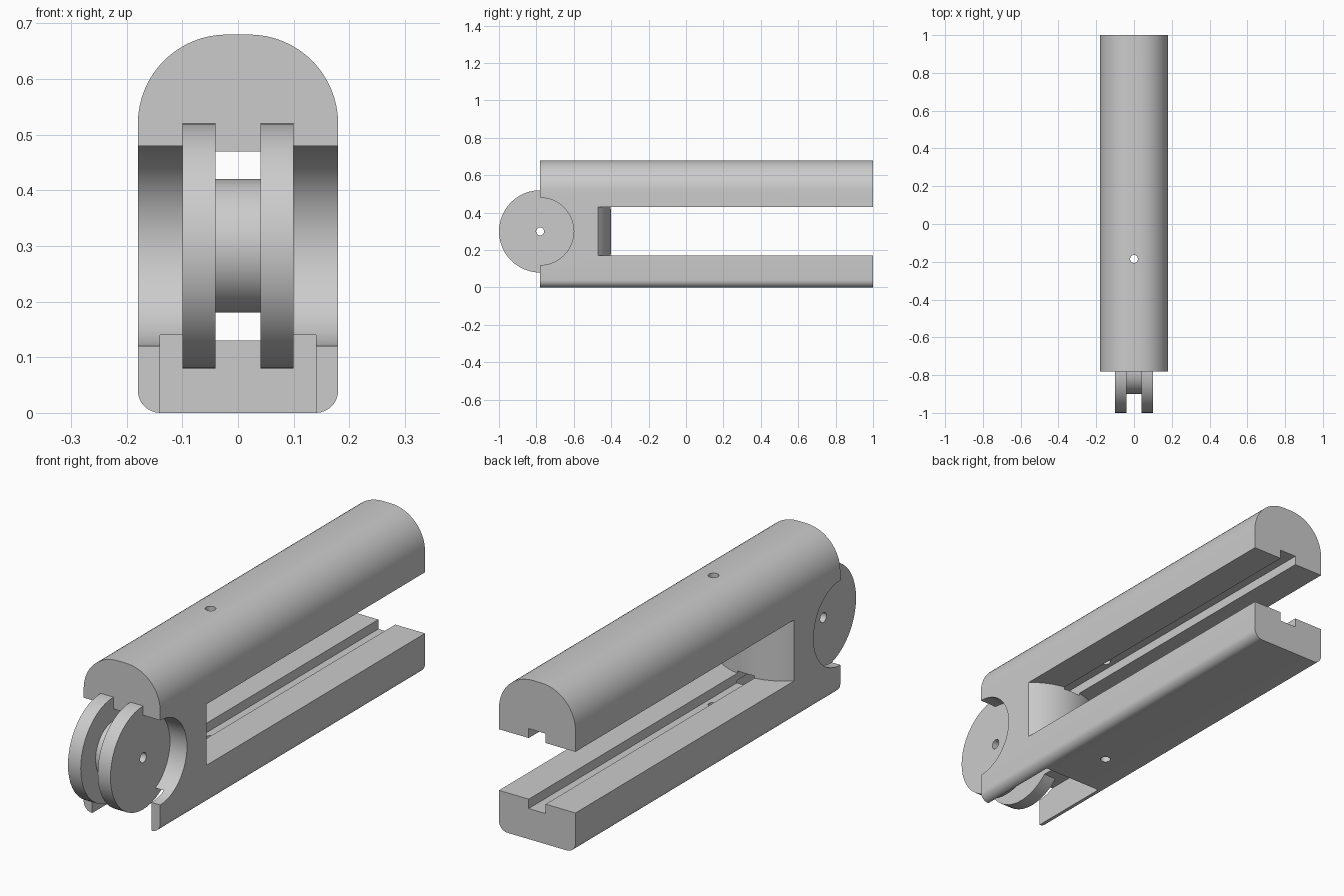
import bpy, bmesh
from math import sin, cos, pi, sqrt

if "Cube" in bpy.data.objects:
    bpy.data.objects.remove(bpy.data.objects["Cube"])

AXLE_Y, AXLE_Z = -0.78, 0.30


def make(name, bm):
    bmesh.ops.recalc_face_normals(bm, faces=bm.faces)
    mesh = bpy.data.meshes.new(name)
    bm.to_mesh(mesh)
    bm.free()
    ob = bpy.data.objects.new(name, mesh)
    bpy.context.collection.objects.link(ob)
    return ob


def prism(name, pts, axis, lo, hi):
    """Extrude a 2D outline along x (pts = y,z), y (pts = x,z) or z (pts = x,y)."""
    place = {'X': lambda a, b, c: (c, a, b),
             'Y': lambda a, b, c: (a, c, b),
             'Z': lambda a, b, c: (a, b, c)}[axis]
    bm = bmesh.new()
    rings = [[bm.verts.new(place(a, b, c)) for a, b in pts] for c in (lo, hi)]
    for r in rings:
        bm.faces.new(r)
    n = len(pts)
    for i in range(n):
        j = (i + 1) % n
        bm.faces.new((rings[0][i], rings[0][j], rings[1][j], rings[1][i]))
    return make(name, bm)


def arc(cx, cy, r, a0, a1, n):
    return [(cx + r * cos(a0 + (a1 - a0) * i / n), cy + r * sin(a0 + (a1 - a0) * i / n))
            for i in range(n + 1)]


def circle(cx, cy, r, n):
    return arc(cx, cy, r, 0, 2 * pi, n)[:-1]


def rect(x0, x1, y0, y1):
    return [(x0, y0), (x1, y0), (x1, y1), (x0, y1)]


def smooth(ob):
    bpy.ops.object.select_all(action='DESELECT')
    ob.select_set(True)
    bpy.context.view_layer.objects.active = ob
    bpy.ops.object.shade_smooth_by_angle(angle=pi / 6)


# Body: rounded-top bar along y
outline = (arc(0.14, 0.04, 0.04, -pi / 2, 0, 8) + arc(0.02, 0.52, 0.16, 0, pi / 2, 16)
           + arc(-0.02, 0.52, 0.16, pi / 2, pi, 16) + arc(-0.14, 0.04, 0.04, pi, 1.5 * pi, 8))
body = prism("body", outline, 'Y', AXLE_Y, 1.0)

# Long slot between the arms, ending in a convex bulge
R = 0.266
bulge = [(x, -0.40 - R + sqrt(R * R - x * x)) for x in [-0.2 + 0.4 * i / 24 for i in range(25)]]
cutters = [prism("slot_cutter", bulge + [(0.2, 1.1), (-0.2, 1.1)], 'Z', 0.17, 0.43)]

# Cord grooves in both arms, running on as tunnels to the pulley
for lo, hi in ((0.42, 0.47), (0.13, 0.18)):
    cutters.append(prism("groove_cutter", rect(-0.04, 0.04, lo, hi), 'Y', -0.9, 1.1))

# Round side reliefs around the pulley
for lo, hi in ((0.099, 0.25), (-0.25, -0.099)):
    cutters.append(prism("relief_cutter", circle(AXLE_Y, AXLE_Z, 0.18, 48), 'X', lo, hi))

# Notch under the pulley, axle hole and vertical pin hole
cutters.append(prism("notch_cutter", rect(-0.14, 0.14, -0.9, -0.40), 'Z', -0.1, 0.14))
cutters.append(prism("axle_cutter", circle(AXLE_Y, AXLE_Z, 0.023, 16), 'X', -0.3, 0.3))
cutters.append(prism("pin_cutter", circle(0, -0.185, 0.021, 16), 'Z', -0.1, 0.8))

bpy.context.view_layer.objects.active = body
for c in cutters:
    m = body.modifiers.new("cut", 'BOOLEAN')
    m.operation, m.solver, m.object = 'DIFFERENCE', 'EXACT', c
    bpy.ops.object.modifier_apply(modifier=m.name)
    bpy.data.objects.remove(c)
smooth(body)

# Pulley: spool profile (x, radius) turned around the axle
profile = [(-0.10, 0.021), (-0.10, 0.22), (-0.04, 0.22), (-0.04, 0.12),
           (0.04, 0.12), (0.04, 0.22), (0.10, 0.22), (0.10, 0.021)]
N = 48
bm = bmesh.new()
rings = [[bm.verts.new((x, AXLE_Y + r * cos(2 * pi * k / N), AXLE_Z + r * sin(2 * pi * k / N)))
          for x, r in profile] for k in range(N)]
for k in range(N):
    a, b = rings[k], rings[(k + 1) % N]
    for i in range(len(profile)):
        j = (i + 1) % len(profile)
        bm.faces.new((a[i], a[j], b[j], b[i]))
smooth(make("pulley", bm))
